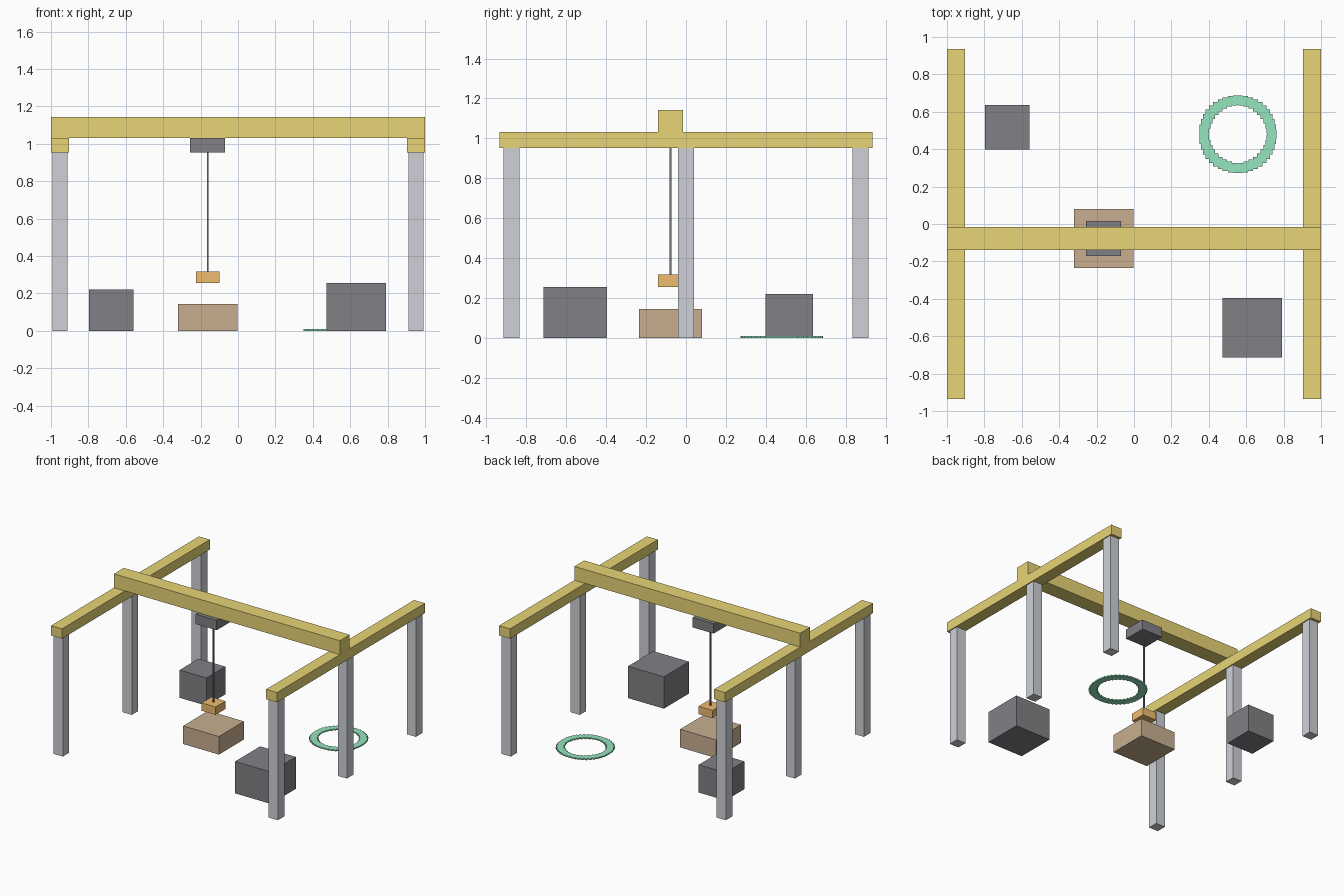
import bpy, bmesh, math
from mathutils import Matrix, Vector

if "Cube" in bpy.data.objects:
    bpy.data.objects.remove(bpy.data.objects["Cube"])


def material(name, rgb):
    m = bpy.data.materials.new(name)
    m.diffuse_color = (*rgb, 1)
    m.use_nodes = True
    m.node_tree.nodes["Principled BSDF"].inputs["Base Color"].default_value = m.diffuse_color
    return m


YELLOW = material("yellow_paint", (0.80, 0.66, 0.18))
STEEL = material("steel", (0.62, 0.64, 0.68))
DARK = material("dark_grey", (0.22, 0.22, 0.24))
ORANGE = material("orange", (0.86, 0.50, 0.16))
BROWN = material("cardboard", (0.58, 0.43, 0.28))
GREEN = material("green", (0.30, 0.78, 0.52))


def boxes(name, centres, size, mat):
    """One object made of equal axis-aligned boxes."""
    bm = bmesh.new()
    for c in centres:
        bmesh.ops.create_cube(
            bm, size=1, matrix=Matrix.Translation(c) @ Matrix.Diagonal((*size, 1)))
    me = bpy.data.meshes.new(name)
    bm.to_mesh(me)
    bm.free()
    me.materials.append(mat)
    ob = bpy.data.objects.new(name, me)
    bpy.context.collection.objects.link(ob)
    return ob


def box(name, x, y, z0, z1, sx, sy, mat):
    return boxes(name, [(x, y, (z0 + z1) / 2)], (sx, sy, z1 - z0), mat)


RAIL_Z, RAIL_TOP = 0.953, 1.032
CX, CY = -0.162, -0.078          # hoist position

# Rails on three posts each side
for side, s in (("left", -1), ("right", 1)):
    box(f"{side}_rail", s * 0.952, 0, RAIL_Z, RAIL_TOP, 0.096, 1.87, YELLOW)
    for pos, y in (("front", -0.873), ("middle", 0), ("back", 0.873)):
        box(f"{side}_{pos}_post", s * 0.952, y, 0, RAIL_Z, 0.081, 0.081, STEEL)

# Travelling bridge, trolley, cable and gripper
box("bridge_beam", 0, CY, RAIL_TOP, 1.143, 2.0, 0.124, YELLOW)
box("trolley", CX, CY, RAIL_Z, RAIL_TOP, 0.187, 0.187, DARK)
box("hoist_cable", CX, CY, 0.318, RAIL_Z, 0.010, 0.010, DARK)
box("gripper", CX, CY, 0.255, 0.318, 0.124, 0.124, ORANGE)

# Load and obstacles on the floor
box("crate", CX, CY, 0, 0.145, 0.317, 0.317, BROWN)
box("small_obstacle", -0.677, 0.518, 0, 0.222, 0.238, 0.238, DARK)
box("large_obstacle", 0.632, -0.555, 0, 0.255, 0.317, 0.317, DARK)

# Target ring: small square tiles laid around a circle
N = 40
ring = [Vector((0.555 + 0.181 * math.cos(a), 0.48 + 0.181 * math.sin(a), 0.005))
        for a in (i * math.tau / N for i in range(N))]
boxes("target_ring", ring, (0.050, 0.050, 0.010), GREEN)
